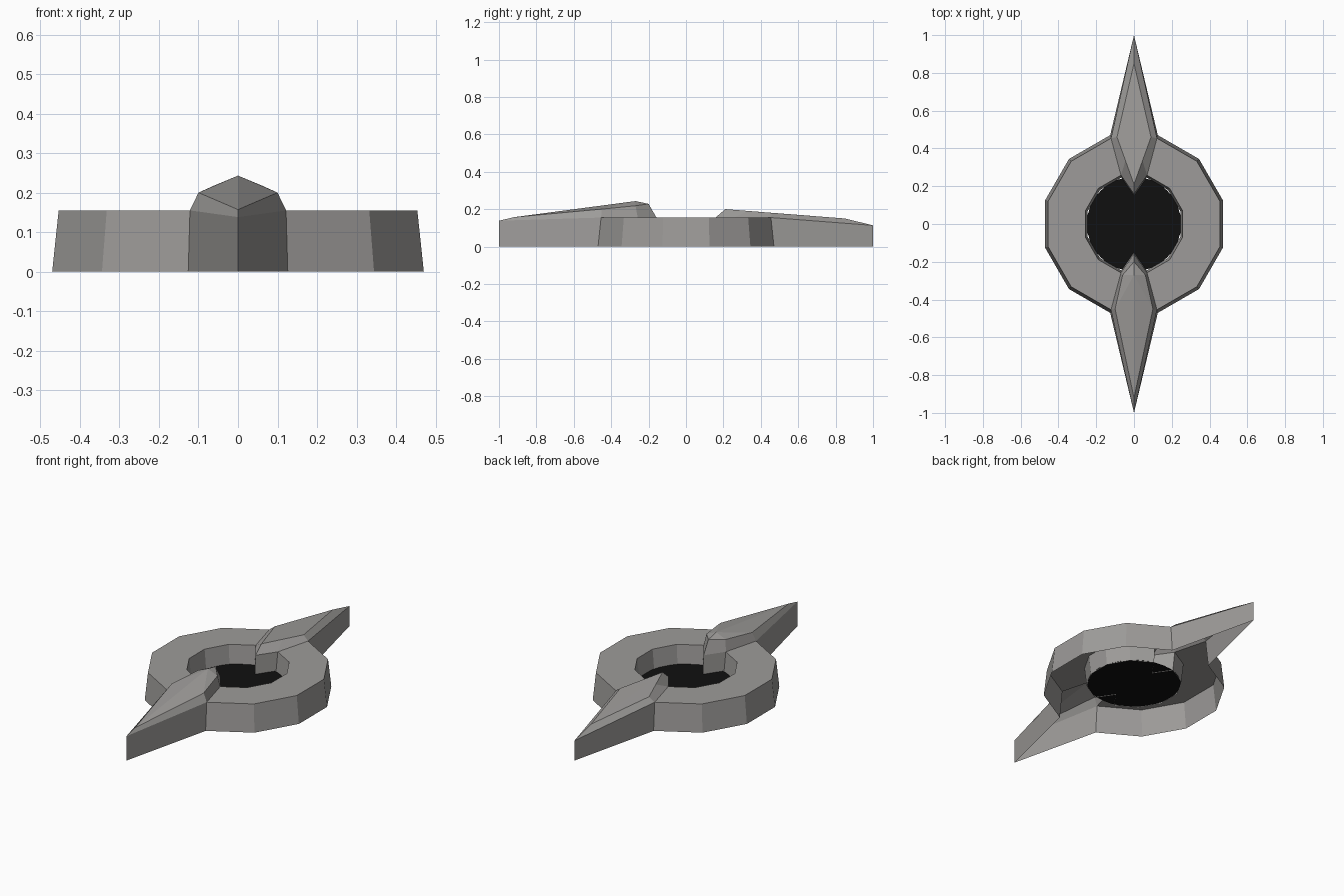
import bpy, bmesh, math

if "Cube" in bpy.data.objects:
    bpy.data.objects.remove(bpy.data.objects["Cube"])


def material(name, rgb):
    m = bpy.data.materials.new(name)
    m.diffuse_color = (*rgb, 1)
    m.use_nodes = True
    m.node_tree.nodes["Principled BSDF"].inputs["Base Color"].default_value = m.diffuse_color
    return m


METAL = material("grey metal", (0.34, 0.33, 0.32))
BLACK = material("black core", (0.005, 0.005, 0.005))


def finish(name, bm, mat):
    bmesh.ops.recalc_face_normals(bm, faces=bm.faces)
    me = bpy.data.meshes.new(name)
    bm.to_mesh(me)
    bm.free()
    me.materials.append(mat)
    ob = bpy.data.objects.new(name, me)
    bpy.context.collection.objects.link(ob)
    return ob


bm = bmesh.new()


def loop(r, z, back_tip, front_tip):
    """Twelve-sided loop with an extra point at the back and front tips."""
    pts = []
    for k in range(12):
        a = math.radians(15 + 30 * k)
        pts.append(bm.verts.new((r * math.cos(a), r * math.sin(a), z)))
        if k == 2:
            pts.append(bm.verts.new((0, *back_tip)))
        if k == 8:
            pts.append(bm.verts.new((0, *front_tip)))
    return pts


# Hollow ring: outer wall, flat top, inner wall (tips at index 3 and 10)
loops = [
    loop(0.487, 0.0, (1.0, 0.0), (-1.0, 0.0)),
    loop(0.470, 0.155, (1.0, 0.113), (-1.0, 0.138)),
    loop(0.267, 0.155, (0.158, 0.155), (-0.158, 0.155)),
    loop(0.255, 0.045, (0.15, 0.045), (-0.15, 0.045)),
]
for n in range(3):
    lo, hi = loops[n], loops[n + 1]
    for i in range(14):
        j = (i + 1) % 14
        if n == 1 and {i, j} & {3, 10}:
            continue  # filled by the blade caps
        bm.faces.new((lo[i], lo[j], hi[j], hi[i]))


def blade_cap(tip, nose, shoulder, neck, peak, prow):
    """Faceted raised cap over the gap in the ring top at one tip."""
    top, inner = loops[1], loops[2]
    T, I = top[tip], inner[tip]
    N, P, J = (bm.verts.new((0, *p)) for p in (nose, peak, prow))
    for i in (tip - 1, tip + 1):
        s = 1 if top[i].co.x > 0 else -1
        W, V = top[i], inner[i]
        B, C = (bm.verts.new((s * p[0], p[1], p[2])) for p in (shoulder, neck))
        for f in ((T, W, B, N), (W, V, C, B), (V, I, J, C), (N, B, P), (B, C, P), (P, C, J)):
            bm.faces.new(f)


# Front blade is tall and ridged, back blade is lower with a flat top
blade_cap(10, (-0.92, 0.157), (0.10, -0.45, 0.20), (0.06, -0.27, 0.218),
          (-0.27, 0.243), (-0.20, 0.228))
blade_cap(3, (0.85, 0.15), (0.09, 0.46, 0.18), (0.045, 0.335, 0.19),
          (0.335, 0.19), (0.21, 0.20))
finish("bladed_ring", bm, METAL)

# Dark disc closing the hole
bm = bmesh.new()
bmesh.ops.create_circle(bm, cap_ends=True, segments=32, radius=0.25)
bmesh.ops.translate(bm, verts=bm.verts, vec=(0, 0, 0.05))
finish("core_disc", bm, BLACK)
